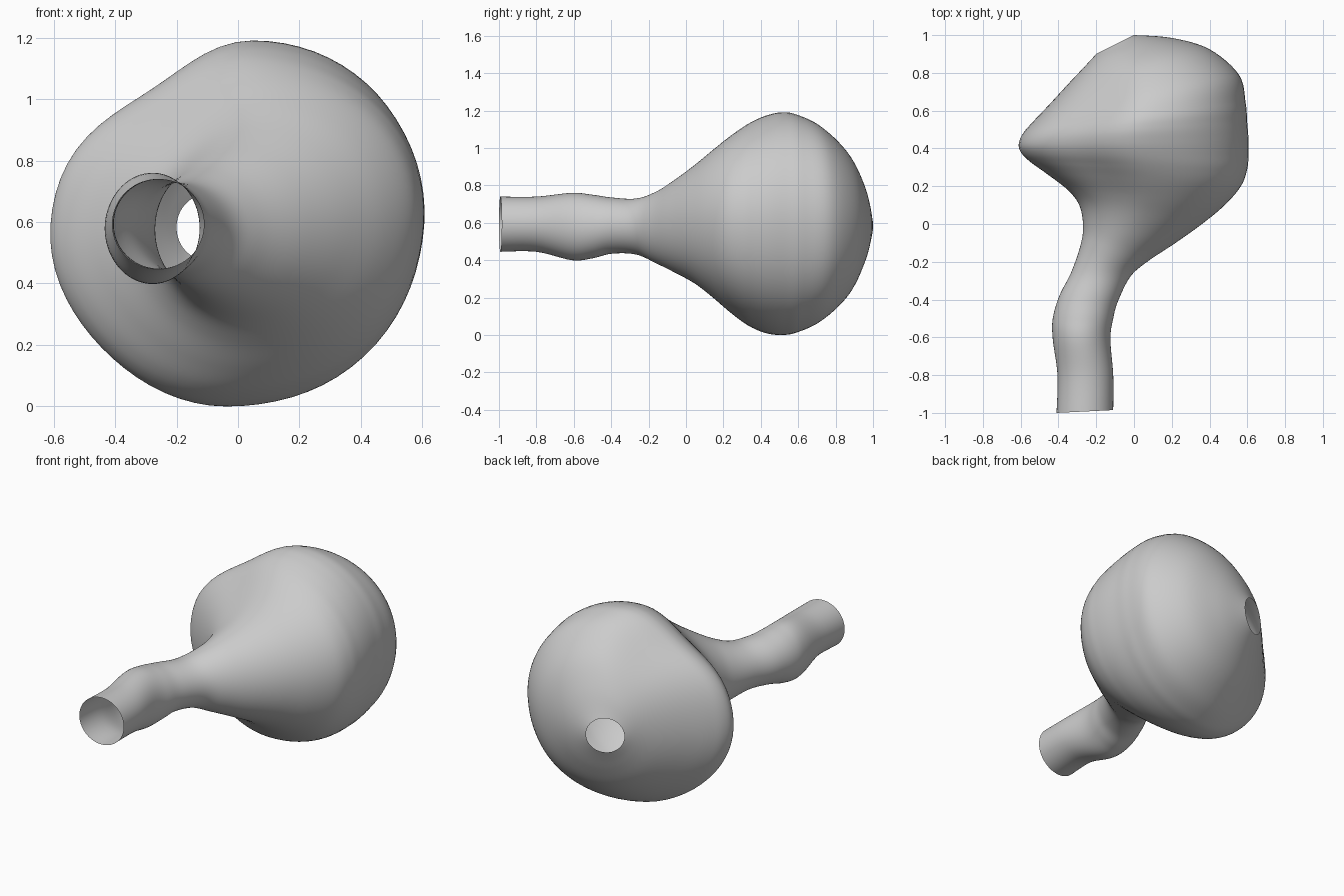
import bpy
import bmesh
from math import sin, cos, pi
from mathutils import Vector

SIDES = 72          # points around each ring
STEPS = 6           # rings between two stations

cube = bpy.data.objects.get("Cube")
if cube:
    bpy.data.objects.remove(cube, do_unlink=True)

# Stations from neck mouth to rear hole:
# left x, left y, right x, right y, bottom z, top z
STATIONS = [
    (-.41, -1, -.11, -.985, .445, .74),
    (-.405, -.8, -.11, -.8, .445, .74),
    (-.43, -.61, -.125, -.61, .4, .76),
    (-.43, -.5, -.11, -.5, .41, .75),
    (-.395, -.38, -.085, -.41, .435, .735),
    (-.33, -.25, -.02, -.28, .43, .73),
    (-.28, -.1, .07, -.2, .38, .77),
    (-.27, 0, .22, -.1, .33, .835),
    (-.29, .1, .36, 0, .275, .91),
    (-.35, .18, .48, .1, .205, .985),
    (-.46, .265, .565, .2, .125, 1.06),
    (-.55, .33, .598, .29, .065, 1.115),
    (-.595, .375, .605, .37, .03, 1.15),
    (-.61, .42, .605, .45, .008, 1.175),
    (-.59, .475, .598, .54, 0, 1.19),
    (-.54, .535, .59, .64, .012, 1.18),
    (-.45, .63, .555, .79, .07, 1.12),
    (-.34, .75, .4, .925, .19, .995),
    (-.26, .835, .2, .985, .335, .85),
    (-.2, .9, 0, 1, .475, .69),
]


def spline(points, steps):
    """Smooth curve through all the points, in any number of dimensions."""
    result = []
    last = len(points) - 1
    for i in range(last):
        p, q = points[i], points[i + 1]
        before, after = points[max(i - 1, 0)], points[min(i + 2, last)]
        for s in range(steps):
            t = s / steps
            ring = []
            for a, b, c, d in zip(before, p, q, after):
                ring.append(b + t * (c - a) / 2
                            + t * t * (a - 2.5 * b + 2 * c - d / 2)
                            + t ** 3 * (3 * b - 3 * c + d - a) / 2)
            result.append(ring)
    result.append(points[-1])
    return result


def ring_point(station, angle):
    """One point of a slanted oval ring, slightly skewed where it is wide."""
    lx, ly, rx, ry, low, high = station
    middle = Vector(((lx + rx) / 2, (ly + ry) / 2, (low + high) / 2))
    across = Vector(((rx - lx) / 2, (ry - ly) / 2, 0))
    up = Vector((0, 0, (high - low) / 2))
    bulge = max(0, min(1, (rx - lx - .35) / .8))
    c, s = cos(angle), sin(angle)
    diagonal = bulge * sin(2 * angle) ** 2
    size = 1
    if c < 0 < s:       # dented shoulder, deepest near the top
        size -= .16 * diagonal * s * s
    elif c < 0:         # slightly flattened lower flank
        size -= .035 * diagonal
    elif s < 0:         # fuller flank on the opposite side
        size += .03 * diagonal
    skew = Vector((.04 * bulge * s, 0, 0))
    return middle + (across * c + up * s) * size + skew


# Open skin lofted through the rings
bm = bmesh.new()
rings = []
for station in spline(STATIONS, STEPS):
    rings.append([bm.verts.new(ring_point(station, 2 * pi * k / SIDES))
                  for k in range(SIDES)])
for near, far in zip(rings, rings[1:]):
    for k in range(SIDES):
        n = (k + 1) % SIDES
        face = bm.faces.new((near[k], far[k], far[n], near[n]))
        face.smooth = True

mesh = bpy.data.meshes.new("hollow_bulb_with_neck")
bm.to_mesh(mesh)
bm.free()
body = bpy.data.objects.new("hollow_bulb_with_neck", mesh)
bpy.context.collection.objects.link(body)

# Plain grey skin
grey = bpy.data.materials.new("plain_grey")
grey.use_nodes = True
colour = (.6, .6, .6, 1)
grey.diffuse_color = colour
grey.node_tree.nodes["Principled BSDF"].inputs["Base Color"].default_value = colour
mesh.materials.append(grey)
